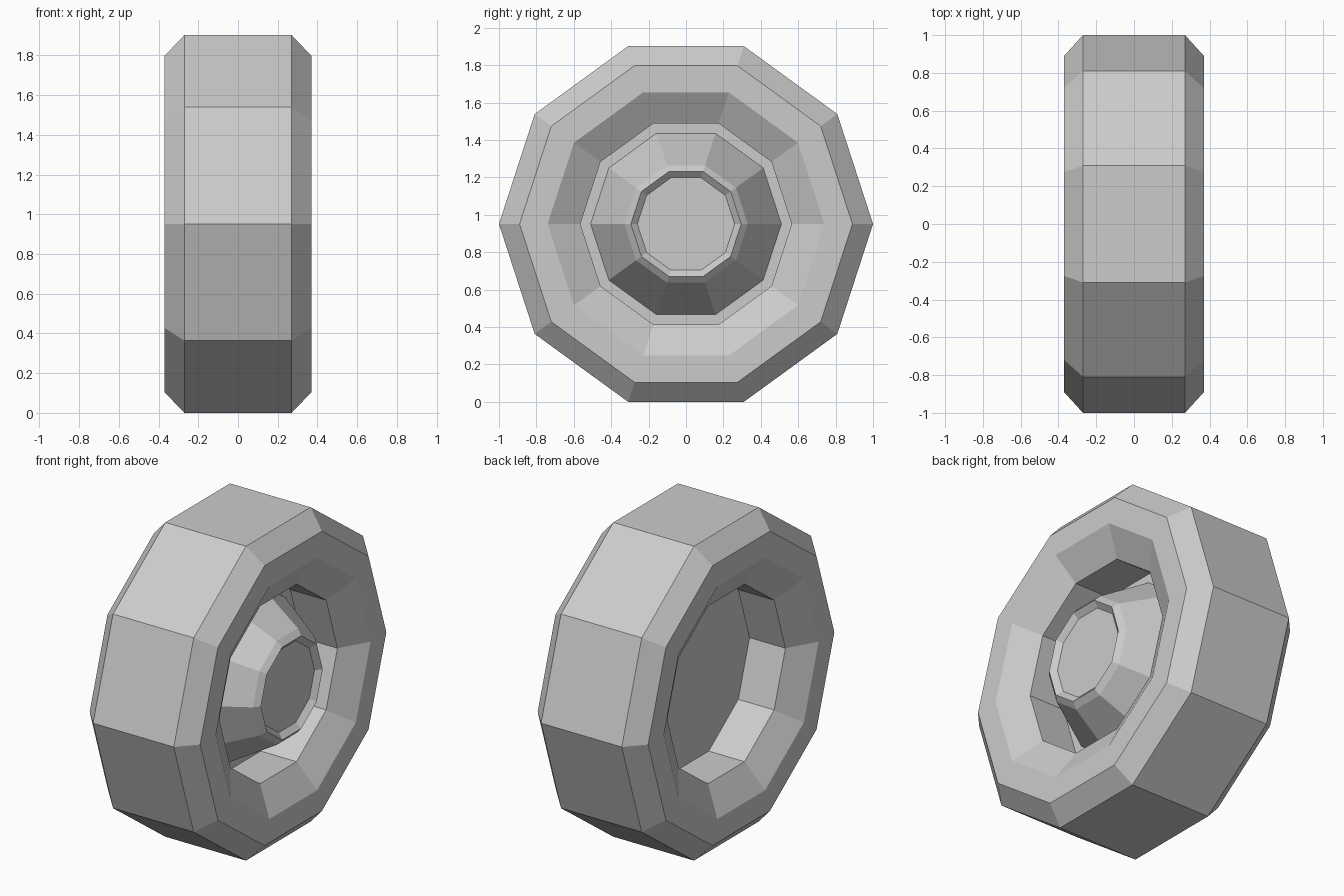
import bpy, bmesh
from math import cos, sin, pi

SIDES = 10
CENTRE_Z = cos(pi / SIDES)  # flat facet rests on the ground

cube = bpy.data.objects.get("Cube")
if cube:
    bpy.data.objects.remove(cube, do_unlink=True)

grey = bpy.data.materials.new("light grey")
grey.use_nodes = True
colour = (0.6, 0.6, 0.6, 1)
grey.diffuse_color = colour
grey.node_tree.nodes["Principled BSDF"].inputs["Base Color"].default_value = colour


def lathe(name, profile, closed=False):
    """Spin (x, radius) points around the axle; open profiles get end caps."""
    bm = bmesh.new()
    rings = [[bm.verts.new((x, r * cos(2 * pi * i / SIDES),
                            r * sin(2 * pi * i / SIDES)))
              for i in range(SIDES)] for x, r in profile]
    pairs = list(zip(rings, rings[1:]))
    if closed:
        pairs.append((rings[-1], rings[0]))
    else:
        bm.faces.new(rings[0])
        bm.faces.new(rings[-1])
    for a, b in pairs:
        for i in range(SIDES):
            j = (i + 1) % SIDES
            bm.faces.new((a[i], a[j], b[j], b[i]))
    bmesh.ops.recalc_face_normals(bm, faces=bm.faces)
    mesh = bpy.data.meshes.new(name)
    bm.to_mesh(mesh)
    bm.free()
    mesh.materials.append(grey)
    obj = bpy.data.objects.new(name, mesh)
    obj.location.z = CENTRE_Z
    bpy.context.collection.objects.link(obj)


# Tyre: bevelled tread, flat sidewalls and a sloped lip on both sides
half = [(0.27, 1.0), (0.37, 0.89), (0.37, 0.74), (0.27, 0.565)]
lathe("tyre", half + [(-x, r) for x, r in reversed(half)], closed=True)

# Wheel disc: flat web closing the middle of the tyre
lathe("wheel_disc", [(-0.03, 0.565), (0.03, 0.565)])

# Hub: cone on the outer side with a bevelled rim and dished cap
lathe("hub", [(0.03, 0.51), (0.33, 0.33), (0.36, 0.295), (0.33, 0.26)])
